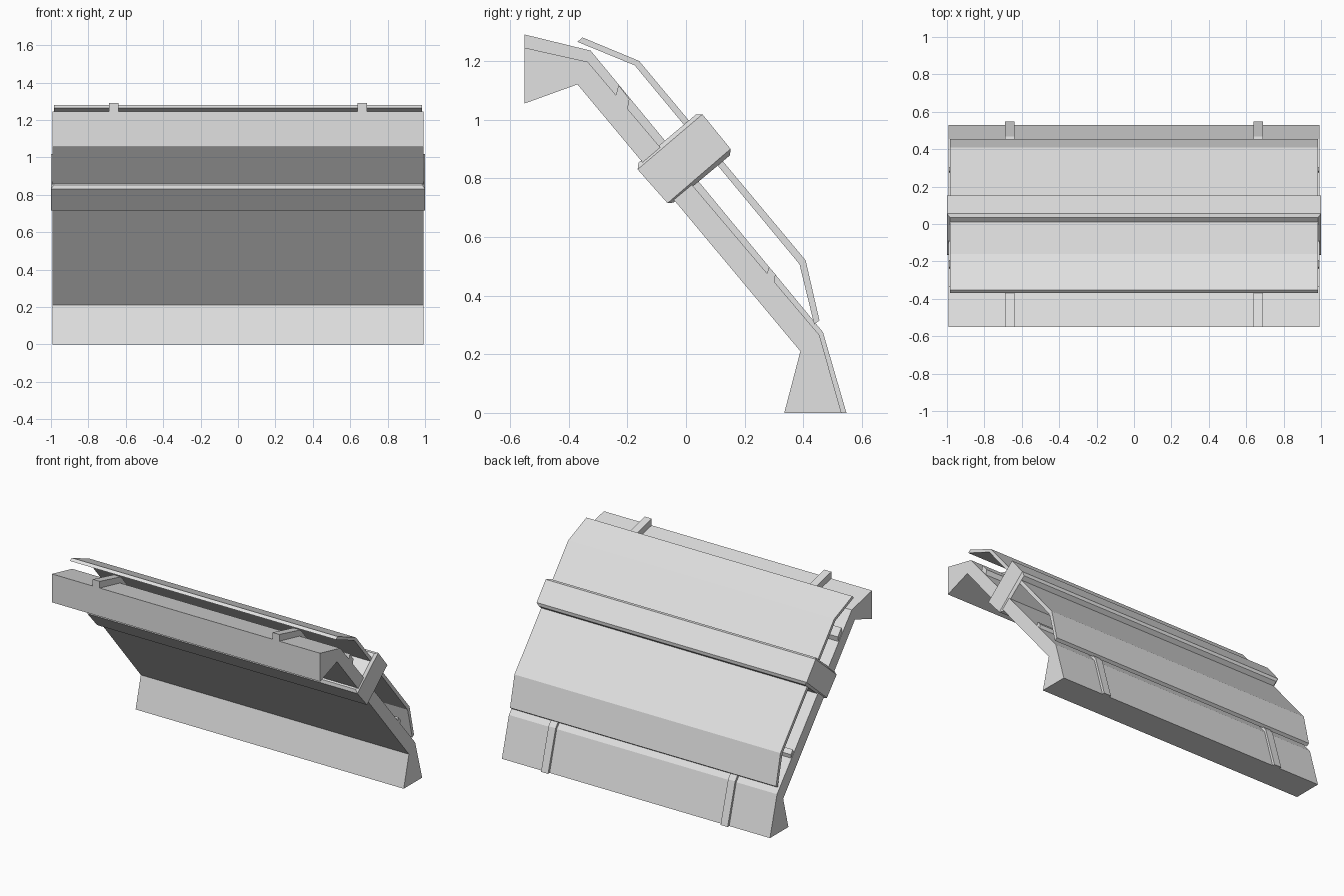
import bpy
import bmesh

cube = bpy.data.objects.get("Cube")
if cube:
    bpy.data.objects.remove(cube)

grey = bpy.data.materials.new("light_grey")
grey.use_nodes = True
colour = (0.75, 0.75, 0.75, 1)
grey.diffuse_color = colour
grey.node_tree.nodes["Principled BSDF"].inputs["Base Color"].default_value = colour


def finish(bm, name):
    bmesh.ops.recalc_face_normals(bm, faces=bm.faces)
    mesh = bpy.data.meshes.new(name)
    bm.to_mesh(mesh)
    bm.free()
    mesh.materials.append(grey)
    obj = bpy.data.objects.new(name, mesh)
    bpy.context.collection.objects.link(obj)
    return obj


def extrude_profile(name, profile, half_width, centre=0):
    """Extrude a side profile of (y, z) points along x."""
    bm = bmesh.new()
    face = bm.faces.new([bm.verts.new((centre - half_width, y, z)) for y, z in profile])
    result = bmesh.ops.extrude_face_region(bm, geom=[face])
    verts = [v for v in result["geom"] if isinstance(v, bmesh.types.BMVert)]
    bmesh.ops.translate(bm, verts=verts, vec=(2 * half_width, 0, 0))
    return finish(bm, name)


# Sloped main wall with a foot below and a ledge above
body_top = [(-0.55, 1.245), (-0.335, 1.197), (0.455, 0.265), (0.53, 0)]
body_under = [(0.335, 0), (0.39, 0.21), (-0.37, 1.12), (-0.55, 1.055)]
extrude_profile("main_wall", body_top + body_under, 0.993)

# Two ribs following the outer surface
rib_top = [(-0.55, 1.29), (-0.325, 1.235), (0.467, 0.275), (0.547, 0)]
for side, x in (("right", -0.665), ("left", 0.665)):
    extrude_profile("rib_" + side, rib_top + body_top[::-1], 0.026, x)

# Cross bars between the wall and the cover plate
extrude_profile("upper_cross_bar",
                [(-0.24, 1.08), (-0.23, 1.118), (-0.193, 1.07), (-0.2, 1.032)], 0.99)
extrude_profile("lower_cross_bar",
                [(0.275, 0.47), (0.283, 0.498), (0.305, 0.472), (0.3, 0.44)], 0.99)

# Bent cover plate floating over the wall
cover_outer = [(-0.353, 1.28), (-0.16, 1.2), (0.408, 0.52), (0.455, 0.315)]
cover_inner = [(0.437, 0.302), (0.387, 0.507), (-0.175, 1.185), (-0.37, 1.265)]
extrude_profile("cover_plate", cover_outer + cover_inner, 0.985)

# Chamfered clamp beam around the middle
clamp_end = [(0.056, 1.018), (0.152, 0.9), (-0.063, 0.715), (-0.165, 0.83)]
clamp_edges = [(0.035, 1.018), (0.15, 0.878), (-0.043, 0.717), (-0.162, 0.853)]
bm = bmesh.new()
for sign in (-1, 1):
    for y, z in clamp_end:
        bm.verts.new((sign, y, z))
    for y, z in clamp_edges:
        bm.verts.new((sign * 0.985, y, z))
bmesh.ops.convex_hull(bm, input=bm.verts)
bmesh.ops.dissolve_limit(bm, angle_limit=0.03, verts=bm.verts, edges=bm.edges)
finish(bm, "clamp_beam")
